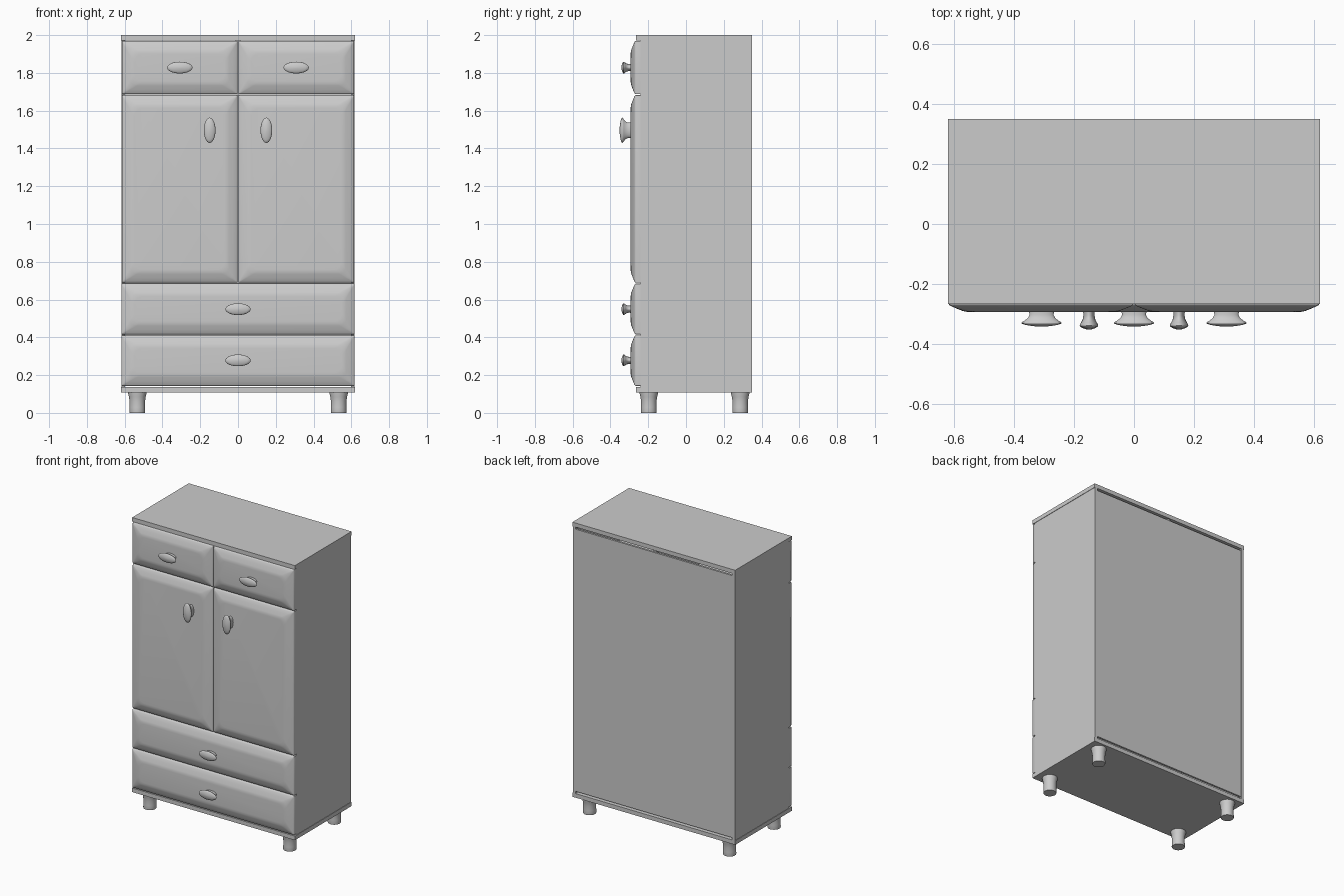
import bpy, bmesh
from math import cos, sin, pi, radians

if "Cube" in bpy.data.objects:
    bpy.data.objects.remove(bpy.data.objects["Cube"], do_unlink=True)

# Single plain grey finish
grey = bpy.data.materials.new("plain grey")
grey.use_nodes = True
colour = (0.6, 0.6, 0.6, 1)
grey.diffuse_color = colour
grey.node_tree.nodes["Principled BSDF"].inputs["Base Color"].default_value = colour


def finish(name, bm, smooth=None):
    bmesh.ops.recalc_face_normals(bm, faces=bm.faces)
    mesh = bpy.data.meshes.new(name)
    bm.to_mesh(mesh)
    bm.free()
    mesh.materials.append(grey)
    ob = bpy.data.objects.new(name, mesh)
    bpy.context.scene.collection.objects.link(ob)
    if smooth:
        bpy.ops.object.select_all(action='DESELECT')
        ob.select_set(True)
        bpy.context.view_layer.objects.active = ob
        bpy.ops.object.shade_smooth_by_angle(angle=radians(smooth))
    return ob


def box(name, x, y, z):
    bm = bmesh.new()
    bmesh.ops.create_cube(bm, size=1)
    for v in bm.verts:
        for i, (lo, hi) in enumerate((x, y, z)):
            v.co[i] = lo if v.co[i] < 0 else hi
    return finish(name, bm)


def loft(name, rings, smooth):
    """Skin a stack of equal-length closed rings and cap both ends."""
    bm = bmesh.new()
    loops = [[bm.verts.new(p) for p in ring] for ring in rings]
    n = len(loops[0])
    for a, b in zip(loops, loops[1:]):
        for i in range(n):
            j = (i + 1) % n
            bm.faces.new((a[i], a[j], b[j], b[i]))
    bm.faces.new(loops[0])
    bm.faces.new(loops[-1])
    return finish(name, bm, smooth)


def rounded_rect(x, z, inset, radius, y, steps=6):
    ring = []
    for k, (sx, sz) in enumerate(((1, 1), (0, 1), (0, 0), (1, 0))):
        cx = x[sx] + (1 - 2 * sx) * (inset + radius)
        cz = z[sz] + (1 - 2 * sz) * (inset + radius)
        for s in range(steps + 1):
            a = (k + s / steps) * pi / 2
            ring.append((cx + radius * cos(a), y, cz + radius * sin(a)))
    return ring


def raised_front(name, x, z):
    # inset, corner radius, depth: soft outer edge, then a sloped border
    profile = ((0, .003, -.24), (0, .003, -.266), (.002, .004, -.270),
               (.006, .006, -.273), (.025, .02, -.281), (.045, .035, -.289),
               (.055, .04, -.292), (.068, .045, -.293))
    loft(name, [rounded_rect(x, z, i, r, y) for i, r, y in profile], 35)


def knob(name, x, z, half_w, half_h, front):
    # fraction of projection, fraction of full radius
    profile = ((0, .62), (.25, .6), (.45, .68), (.62, .85), (.72, .98),
               (.77, 1), (.82, .97), (.9, .75), (.96, .45), (1, .12))
    base = -.29
    rings = [[(x + half_w * r * cos(a), base + (front - base) * t, z + half_h * r * sin(a))
              for a in (2 * pi * i / 32 for i in range(32))] for t, r in profile]
    loft(name, rings, 50)


def foot(name, x, y):
    profile = ((0, .041), (.004, .042), (.03, .041), (.06, .041), (.085, .044), (.1, .048), (.112, .049))
    rings = [[(x + r * cos(a), y + r * sin(a), z)
              for a in (2 * pi * i / 32 for i in range(32))] for z, r in profile]
    loft(name, rings, 40)


# Carcass
W, BACK = .617, .35
box("top_board", (-.62, .62), (-.266, BACK), (1.972, 2))
box("base_board", (-.62, .62), (-.266, BACK), (.109, .137))
box("back_panel", (-.6, .6), (.335, BACK - .001), (.152, 1.957))
box("centre_divider", (-.012, .012), (-.235, .34), (.69, 1.972))
for z, name in ((1.685, "upper_shelf"), (1.02, "lower_door_shelf"),
                (1.35, "upper_door_shelf"), (.687, "lower_shelf")):
    box(name, (-.6, .6), (-.235, .336), (z - .012, z + .012))

for side, s in (("right", -1), ("left", 1)):
    span = lambda a, b: tuple(sorted((s * a, s * b)))
    box(side + "_side_panel", span(.597, W), (-.242, BACK), (.137, 1.972))
    # Paired small drawers and doors
    raised_front(side + "_top_drawer", span(.002, .615), (1.687, 1.969))
    raised_front(side + "_door", span(.002, .615), (.69, 1.682))
    knob(side + "_top_drawer_knob", s * .308, 1.828, .067, .031, -.342)
    knob(side + "_door_knob", s * .15, 1.496, .031, .067, -.352)
    for end, y in (("front", -.197), ("back", .287)):
        foot(f"{end}_{side}_foot", s * .533, y)

# Full-width drawers
for name, z, kz in (("middle_drawer", (.416, .684), .549), ("bottom_drawer", (.143, .411), .278)):
    raised_front(name, (-.617, .617), z)
    knob(name + "_knob", 0, kz, .067, .031, -.342)
